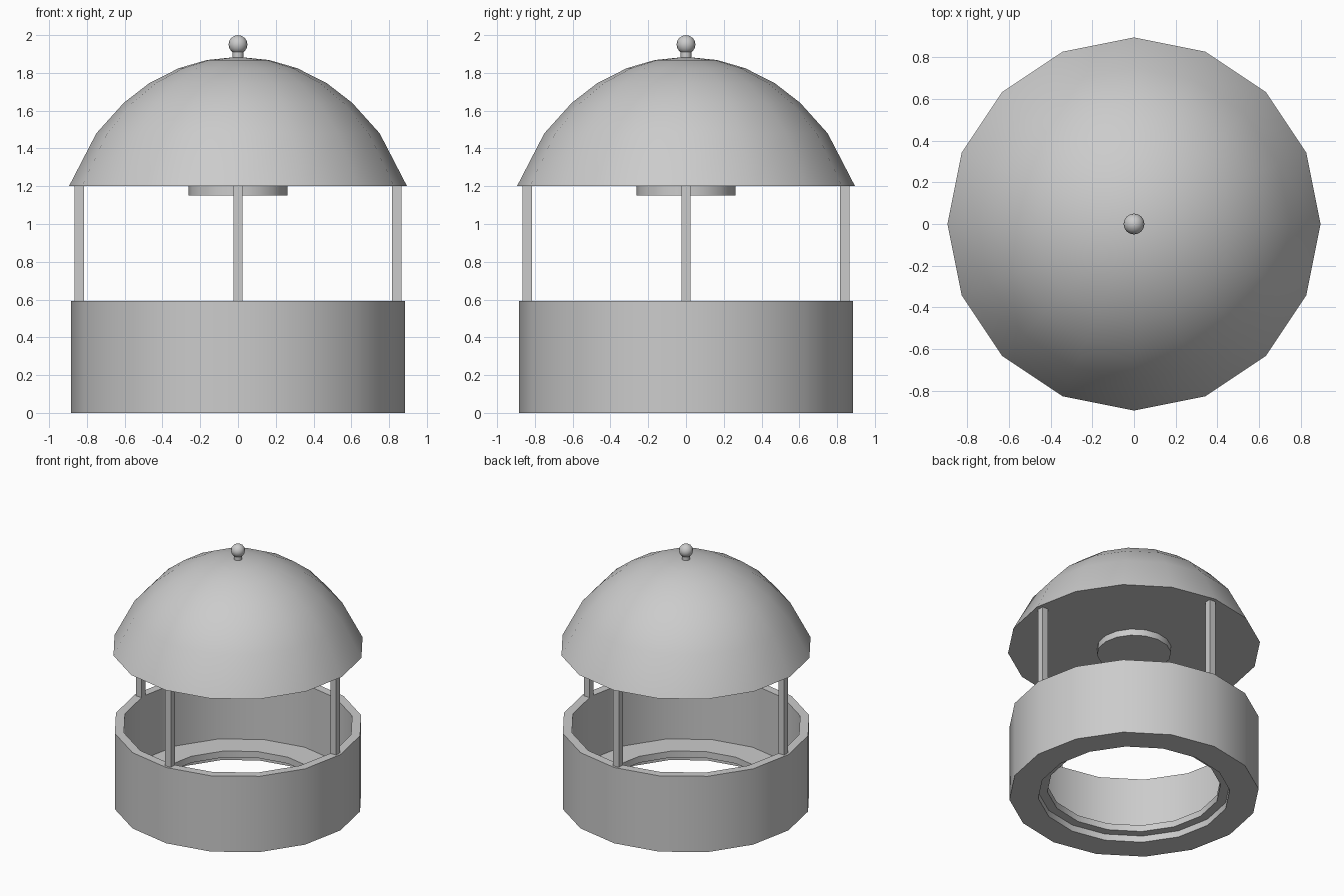
import bpy, bmesh
from math import cos, sin, pi, radians

if "Cube" in bpy.data.objects:
    bpy.data.objects.remove(bpy.data.objects["Cube"])

SIDES = 16


def lathe(name, profile, closed=False):
    """Turn an (r, z) profile around z; points with r = 0 become poles."""
    bm = bmesh.new()
    rings = []
    for r, z in profile:
        if r == 0:
            rings.append([bm.verts.new((0, 0, z))] * SIDES)
        else:
            rings.append([bm.verts.new((r * cos(2 * pi * i / SIDES),
                                        r * sin(2 * pi * i / SIDES), z))
                          for i in range(SIDES)])
    pairs = list(zip(rings, rings[1:]))
    if closed:
        pairs.append((rings[-1], rings[0]))
    for a, b in pairs:
        for i in range(SIDES):
            j = (i + 1) % SIDES
            quad = list(dict.fromkeys([a[i], a[j], b[j], b[i]]))
            bm.faces.new(quad)
    bmesh.ops.recalc_face_normals(bm, faces=bm.faces)
    return finish(name, bm)


def finish(name, bm, smooth=True):
    mesh = bpy.data.meshes.new(name)
    bm.to_mesh(mesh)
    bm.free()
    obj = bpy.data.objects.new(name, mesh)
    bpy.context.collection.objects.link(obj)
    if smooth:
        bpy.ops.object.select_all(action='DESELECT')
        bpy.context.view_layer.objects.active = obj
        obj.select_set(True)
        bpy.ops.object.shade_smooth_by_angle(angle=radians(30))
    return obj


# Hollow round wall with a stepped opening in the floor
lathe("base_wall", [(0.885, 0), (0.885, 0.592), (0.82, 0.592), (0.82, 0.10),
                    (0.615, 0.10), (0.615, 0.05), (0.68, 0.05), (0.68, 0)],
      closed=True)

# Domed roof with a flat underside
lathe("dome_roof", [(0, 1.2), (0.895, 1.2), (0.75, 1.48), (0.604, 1.642),
                    (0.468, 1.747), (0.313, 1.825), (0.165, 1.868), (0, 1.885)])

# Disc under the roof
lathe("ceiling_disc", [(0, 1.15), (0.263, 1.15), (0.263, 1.21), (0, 1.21)])

# Ball finial on a short neck
lathe("finial_neck", [(0, 1.86), (0.028, 1.86), (0.028, 1.92), (0, 1.92)])
lathe("finial_ball", [(0, 1.9)] +
      [(0.05 * sin(pi * k / 8), 1.95 - 0.05 * cos(pi * k / 8))
       for k in range(1, 8)] + [(0, 2.0)])

# Four square posts
for side, x, y in (("right", 0.84, 0), ("back", 0, 0.84),
                   ("left", -0.84, 0), ("front", 0, -0.84)):
    bm = bmesh.new()
    bmesh.ops.create_cube(bm, size=1)
    bmesh.ops.scale(bm, vec=(0.05, 0.05, 0.61), verts=bm.verts)
    bmesh.ops.translate(bm, vec=(x, y, 0.895), verts=bm.verts)
    finish(side + "_post", bm, smooth=False)
